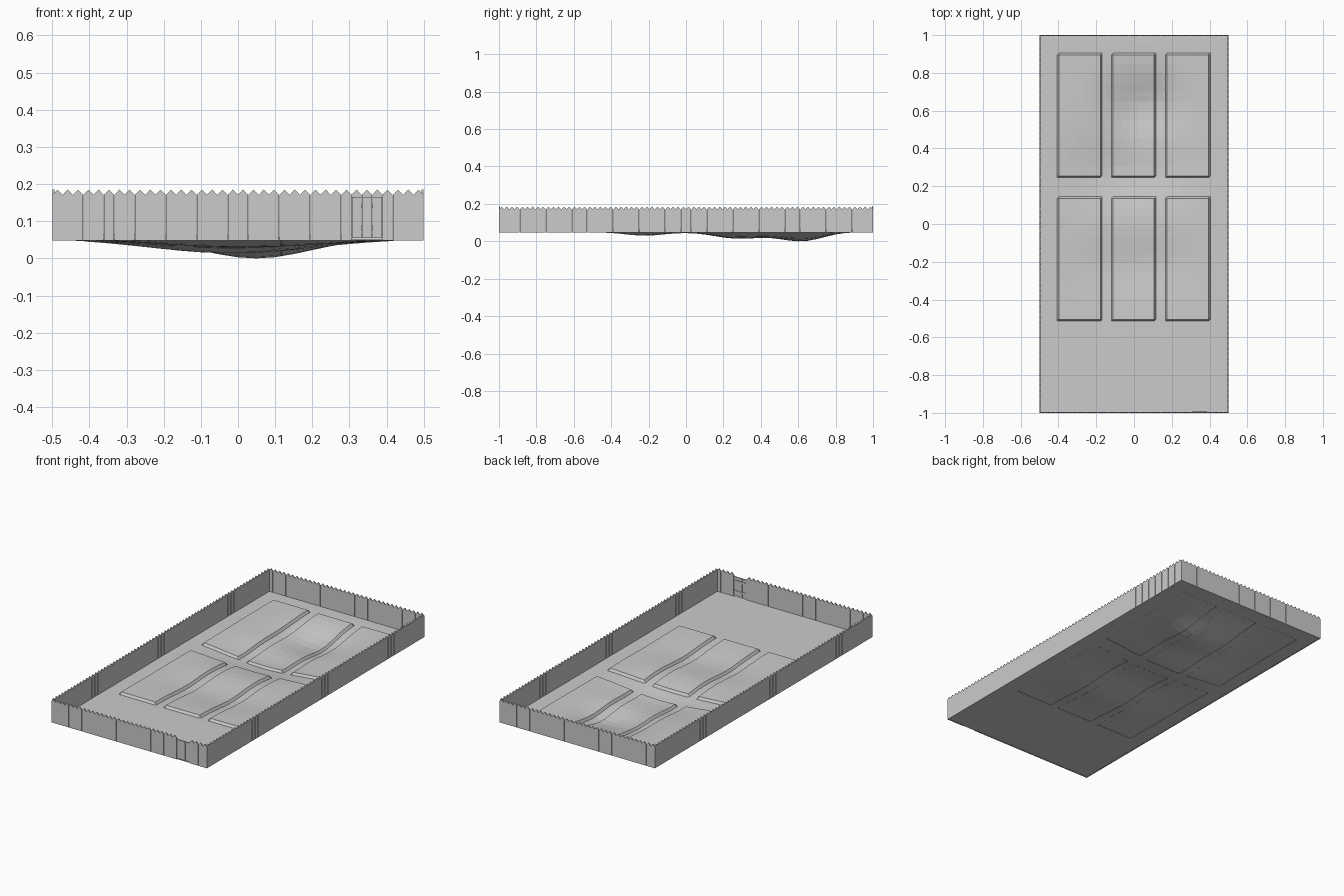
import bpy, bmesh, math
from mathutils import Vector, Matrix

if "Cube" in bpy.data.objects:
    bpy.data.objects.remove(bpy.data.objects["Cube"])

BASE = 0.05            # ground level at the fence
PITCH = 1 / 36         # picket width
THICK = 0.006

# (x, y, depth, spread_x, spread_y) of the hollows in the ground
DIPS = [(0.05, 0.62, 0.045, 0.14, 0.12),
        (-0.02, 0.28, 0.032, 0.22, 0.13),
        (0.02, -0.22, 0.018, 0.22, 0.11)]


def raw_dip(x, y):
    d = sum(a * math.exp(-((x - cx) / sx) ** 2 / 2 - ((y - cy) / sy) ** 2 / 2)
            for cx, cy, a, sx, sy in DIPS)
    return d * max(0, 1 - (2 * x) ** 4) * max(0, 1 - y ** 8)


DEEPEST = max(raw_dip(i / 20 - 0.5, j / 20 - 1) for i in range(21) for j in range(41))


def ground_z(x, y):
    return BASE - BASE * raw_dip(x, y) / DEEPEST


def finish(bm, name):
    bmesh.ops.recalc_face_normals(bm, faces=bm.faces)
    me = bpy.data.meshes.new(name)
    bm.to_mesh(me)
    bm.free()
    ob = bpy.data.objects.new(name, me)
    bpy.context.collection.objects.link(ob)
    return ob


def sheet(bm, xs, ys, height):
    """Grid of quads over the given x and y stations."""
    vs = [[bm.verts.new((x, y, height(i, j, x, y))) for j, y in enumerate(ys)]
          for i, x in enumerate(xs)]
    for i in range(len(xs) - 1):
        for j in range(len(ys) - 1):
            bm.faces.new((vs[i][j], vs[i + 1][j], vs[i + 1][j + 1], vs[i][j + 1]))


def stations(a, b, n, rim):
    return [a] + [a + rim + (b - a - 2 * rim) * k / n for k in range(n + 1)] + [b]


# Ground sheet with hollows
bm = bmesh.new()
sheet(bm, [i / 20 - 0.5 for i in range(21)], [j / 20 - 1 for j in range(41)],
      lambda i, j, x, y: ground_z(x, y))
finish(bm, "ground")


# Six raised beds with sloping rims, draped on the ground
def bed(name, x0, x1, y0, y1):
    xs, ys = stations(x0, x1, 5, 0.01), stations(y0, y1, 13, 0.01)

    def height(i, j, x, y):
        rim = i in (0, len(xs) - 1) or j in (0, len(ys) - 1)
        return ground_z(x, y) + (-0.001 if rim else 0.014)
    bm = bmesh.new()
    sheet(bm, xs, ys, height)
    finish(bm, name)


for row, (y0, y1) in enumerate([(-0.515, 0.145), (0.245, 0.905)]):
    for col, (x0, x1) in enumerate([(-0.408, -0.168), (-0.12, 0.117), (0.165, 0.405)]):
        bed(f"bed_{row}_{col}", x0, x1, y0, y1)


# Picket fence: pointed boards side by side along each edge
def board(bm, mat, u0, u1, z0, z1, peak=0.0, depth=THICK, out=0.0):
    prof = [(u0, z0), (u1, z0), (u1, z1)]
    if peak:
        prof.append(((u0 + u1) / 2, z1 + peak))
    prof.append((u0, z1))
    a = [bm.verts.new(mat @ Vector((u, -out, z))) for u, z in prof]
    b = [bm.verts.new(mat @ Vector((u, depth - out, z))) for u, z in prof]
    n = len(prof)
    bm.faces.new(a)
    bm.faces.new(b[::-1])
    for k in range(n):
        bm.faces.new((a[k], b[k], b[(k + 1) % n], a[(k + 1) % n]))


def fence(name, angle, length, dist, skip=()):
    mat = Matrix.Rotation(angle, 4, 'Z') @ Matrix.Translation((-length / 2, -dist, 0))
    bm = bmesh.new()
    for k in range(round(length / PITCH)):
        if k not in skip:
            board(bm, mat, k * PITCH + 0.0003, (k + 1) * PITCH - 0.0003,
                  BASE - 0.002, 0.171, 0.014)
    finish(bm, name)
    return mat


GATE = (29, 30, 31)
front = fence("front_fence", 0, 1, 1, GATE)
fence("back_fence", math.pi, 1, 1)
fence("right_fence", math.pi / 2, 2, 0.5)
fence("left_fence", -math.pi / 2, 2, 0.5)

# Gate: three lower flat-topped boards with two cross rails
bm = bmesh.new()
for k in GATE:
    board(bm, front, k * PITCH + 0.001, (k + 1) * PITCH - 0.001, 0.055, 0.165)
for z in (0.075, 0.135):
    board(bm, front, 29 * PITCH + 0.003, 32 * PITCH - 0.003, z, z + 0.012,
          depth=0.003, out=-THICK)
finish(bm, "gate")
